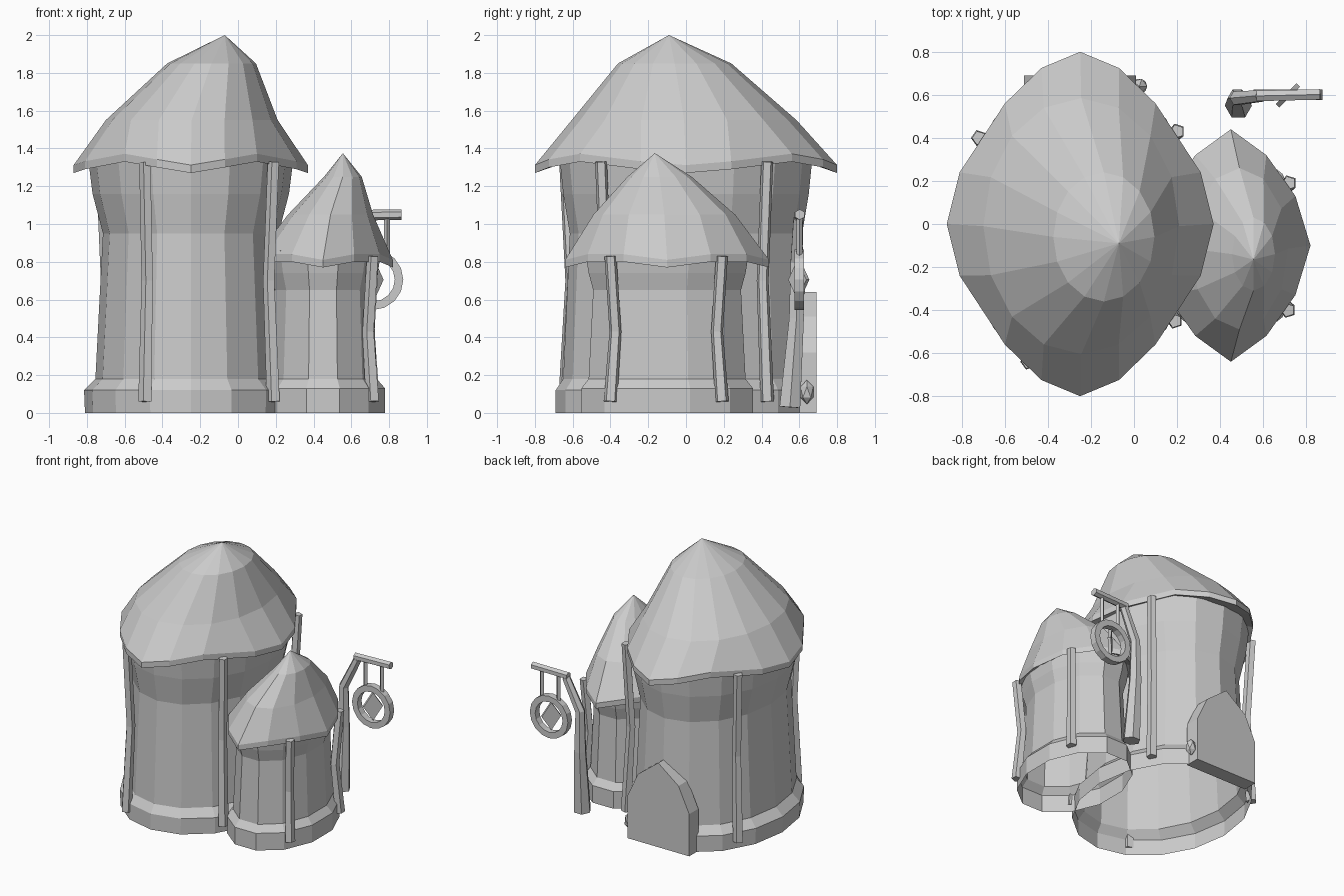
import bpy, bmesh
from math import sin, cos, pi, tau
from mathutils import Vector

cube = bpy.data.objects.get("Cube")
if cube:
    bpy.data.objects.remove(cube)

grey = bpy.data.materials.new("plain_grey")
grey.use_nodes = True
colour = (0.6, 0.6, 0.6, 1)
grey.diffuse_color = colour
grey.node_tree.nodes["Principled BSDF"].inputs["Base Color"].default_value = colour


def finish(name, bm, recalc=True):
    if recalc:
        bmesh.ops.recalc_face_normals(bm, faces=bm.faces)
    mesh = bpy.data.meshes.new(name)
    bm.to_mesh(mesh)
    bm.free()
    mesh.materials.append(grey)
    obj = bpy.data.objects.new(name, mesh)
    bpy.context.collection.objects.link(obj)
    return obj


def loft(name, rings, apex=None, cap=False):
    """Skin a stack of point rings, ending in a point or in flat caps."""
    bm = bmesh.new()
    loops = [[bm.verts.new(p) for p in ring] for ring in rings]
    n = len(loops[0])
    for a, b in zip(loops, loops[1:]):
        for i in range(n):
            j = (i + 1) % n
            bm.faces.new((a[i], a[j], b[j], b[i]))
    if apex:
        tip = bm.verts.new(apex)
        for i in range(n):
            bm.faces.new((loops[-1][i], loops[-1][(i + 1) % n], tip))
    if cap:
        bm.faces.new(loops[0][::-1])
        bm.faces.new(loops[-1])
    return finish(name, bm)


def ellipse(cx, cy, z, rx, ry, n, turn=0.0):
    angles = [tau * (i + turn) / n for i in range(n)]
    return [(cx + rx * cos(a), cy + ry * sin(a), z) for a in angles]


def wall(name, cx, cy, profile, n, turn=0.0):
    loft(name, [ellipse(cx, cy, z, rx, ry, n, turn) for z, rx, ry in profile])


def roof(name, cx, cy, quarter, upper, apex, n, rim, inset):
    """Wavy eave from one quarter outline, then elliptical rings up to the tip."""
    q = quarter
    eave = (q + [(-x, y, z) for x, y, z in q[-2::-1]]
            + [(-x, -y, z) for x, y, z in q[1:]] + [(x, -y, z) for x, y, z in q[-2:0:-1]])
    low = [(cx + x, cy + y, z) for x, y, z in eave]
    inner = [(cx + x * inset, cy + y * inset, z + rim) for x, y, z in eave]
    top = [(x, y, z + rim) for x, y, z in low]
    rings = [inner, low, top]
    for z, rx, ry, ox, oy in upper:
        rings.append(ellipse(ox, oy, z, rx, ry, n))
    loft(name, rings, apex)


def tube(name, path, sides=5):
    """Straight-sided bar through (x, y, z, radius) points."""
    pts = [Vector(p[:3]) for p in path]
    rings = []
    for i, p in enumerate(pts):
        d = (pts[min(i + 1, len(pts) - 1)] - pts[max(i - 1, 0)]).normalized()
        ref = Vector((0, 1, 0)) if abs(d.y) < 0.9 else Vector((1, 0, 0))
        u = d.cross(ref).normalized()
        v = d.cross(u)
        r = path[i][3]
        rings.append([p + r * (cos(tau * k / sides) * u + sin(tau * k / sides) * v)
                      for k in range(sides)])
    loft(name, rings, cap=True)


# Large tower
wall("large_tower_wall", -0.25, 0, [
    (0, 0.56, 0.69), (0.12, 0.565, 0.69), (0.18, 0.505, 0.65), (0.95, 0.465, 0.615),
    (1.16, 0.52, 0.65), (1.36, 0.545, 0.67)], 16)
roof("large_tower_roof", -0.25, 0,
     [(0.62, 0, 1.27), (0.56, 0.24, 1.29), (0.35, 0.56, 1.33), (0.18, 0.725, 1.3), (0, 0.8, 1.27)],
     [(1.55, 0.455, 0.595, -0.245, -0.01), (1.85, 0.235, 0.3, -0.14, -0.06)],
     (-0.07, -0.09, 2.0), 16, 0.042, 0.85)

# Small tower
wall("small_tower_wall", 0.45, -0.1, [
    (0, 0.34, 0.47), (0.13, 0.34, 0.47), (0.18, 0.295, 0.43), (0.65, 0.275, 0.405),
    (0.74, 0.3, 0.43), (0.86, 0.32, 0.45)], 12, 0.5)
roof("small_tower_roof", 0.45, -0.1,
     [(0.37, 0, 0.77), (0.3, 0.23, 0.8), (0.165, 0.42, 0.8), (0, 0.54, 0.77)],
     [(1.05, 0.225, 0.375, 0.49, -0.115), (1.25, 0.1, 0.17, 0.555, -0.14)],
     (0.555, -0.165, 1.375), 12, 0.04, 0.85)

# Bent support posts: each follows the waist of its tower
for tower, cx, cy, top, mid, feet in (
        ("large", -0.25, 0, 1.33, 0.7,
         [(-0.49, -0.64), (0.19, -0.45), (0.2, 0.43), (-0.72, 0.4)]),
        ("small", 0.45, -0.1, 0.83, 0.43, [(0.715, -0.4), (0.72, 0.19)])):
    for i, (x, y) in enumerate(feet):
        d = (Vector((x - cx, y - cy))).normalized() * 0.035
        tube(f"{tower}_tower_post_{i + 1}", [
            (x, y, 0.06, 0.038), (x - d.x, y - d.y, mid, 0.033), (x, y, top, 0.033)])

# Pointed door on the back
half = [(0.26, 0), (0.26, 0.32), (0.17, 0.51)]
outline = half + [(0, 0.64)] + [(-x, z) for x, z in reversed(half)]
loft("back_door", [[(x - 0.25, y, z) for x, z in outline] for y in (0.58, 0.69)], cap=True)

# Small stone beside the door
bm = bmesh.new()
bmesh.ops.create_icosphere(bm, subdivisions=1, radius=0.04)
for v in bm.verts:
    v.co = Vector((0.025 + v.co.x, 0.64 + v.co.y, 0.11 + v.co.z * 1.6))
finish("door_stone", bm)

# Sign post with its arm
tube("sign_post", [(0.485, 0.55, 0.03, 0.063), (0.48, 0.585, 0.5, 0.045),
                   (0.48, 0.585, 0.8, 0.036), (0.59, 0.595, 1.03, 0.03)], 6)
tube("sign_arm", [(0.57, 0.595, 1.045, 0.028), (0.865, 0.602, 1.05, 0.028)], 6)
for i, x in enumerate((0.65, 0.79)):
    tube(f"sign_hanger_{i + 1}", [(x, 0.6, 0.83, 0.016), (x, 0.6, 1.04, 0.016)], 4)

# Hanging ring: square section swept round
bm = bmesh.new()
n = 16
section = ((0.16, 0.575), (0.16, 0.625), (0.115, 0.625), (0.115, 0.575))
grid = [[bm.verts.new((0.715 + r * cos(tau * i / n), y, 0.705 + r * sin(tau * i / n)))
         for r, y in section] for i in range(n)]
for i in range(n):
    a, b = grid[i], grid[(i + 1) % n]
    for k in range(4):
        m = (k + 1) % 4
        bm.faces.new((a[k], a[m], b[m], b[k]))
finish("sign_ring", bm)

# Slanted diamond inside the ring
diamond = [(0.0, -0.105), (0.06, 0), (0.0, 0.105), (-0.06, 0)]
loft("sign_diamond", [[(0.715 + 0.8 * s + o, 0.597 + 0.8 * s - o, 0.705 + z) for s, z in diamond]
                      for o in (-0.008, 0.008)], cap=True)
